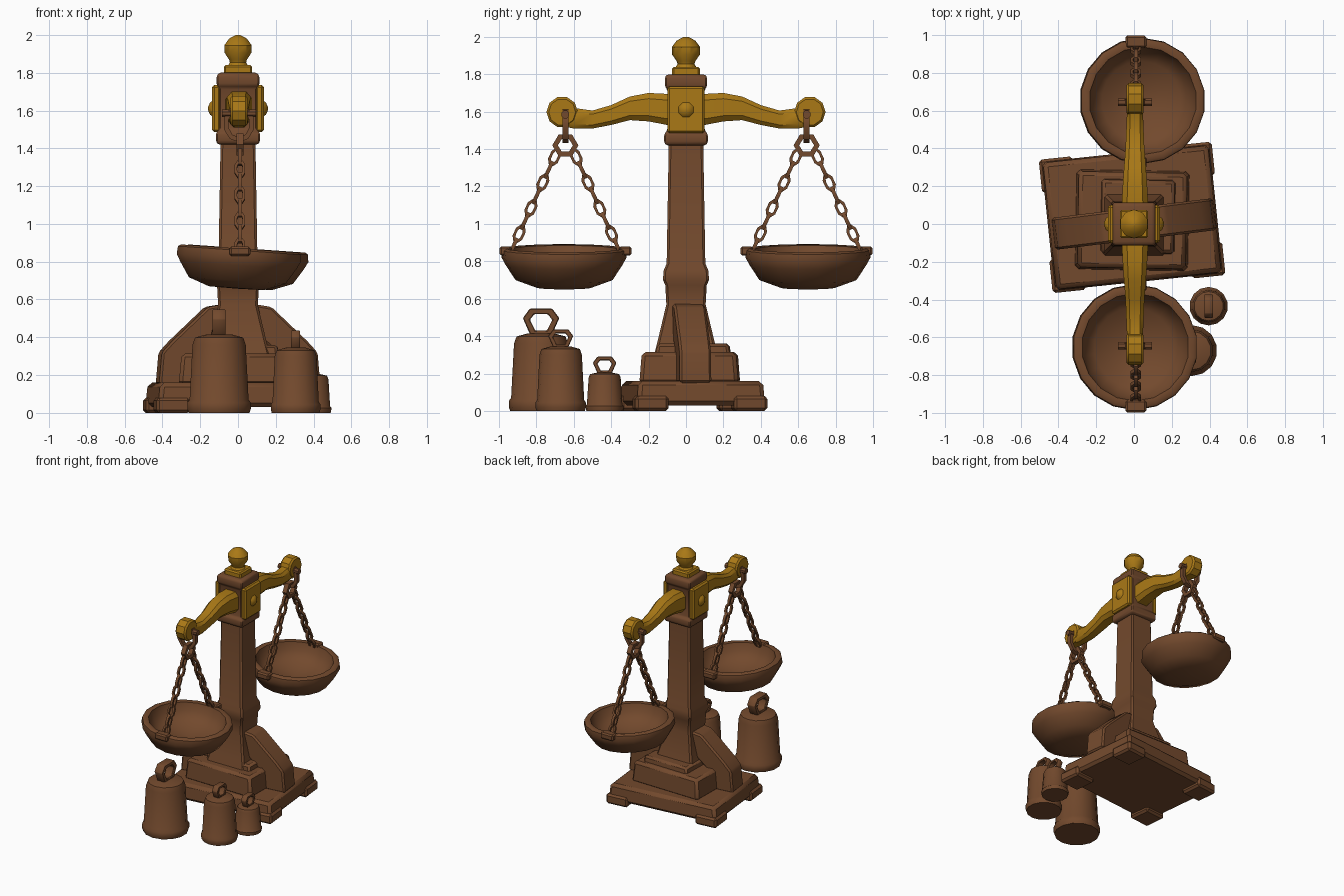
import bpy, bmesh, math
from mathutils import Vector, Matrix

cube = bpy.data.objects.get("Cube")
if cube:
    bpy.data.objects.remove(cube, do_unlink=True)


def material(name, color):
    m = bpy.data.materials.new(name)
    m.use_nodes = True
    m.diffuse_color = color
    bsdf = m.node_tree.nodes["Principled BSDF"]
    bsdf.inputs["Base Color"].default_value = color
    bsdf.inputs["Roughness"].default_value = 0.8
    return m


BROWN = material("brown wood", (0.17, 0.067, 0.026, 1))
GOLD = material("old gold", (0.40, 0.19, 0.008, 1))


def finish(name, bm, mat, matrix=Matrix(), bevel=0.0, angle=35):
    """Turn a bmesh into a named, softly shaded object."""
    bmesh.ops.recalc_face_normals(bm, faces=bm.faces)
    if bevel:
        sharp = [e for e in bm.edges if e.calc_face_angle(0) > 0.5]
        bmesh.ops.bevel(bm, geom=sharp, offset=bevel, segments=1, affect='EDGES')
    mesh = bpy.data.meshes.new(name)
    bm.transform(matrix)
    bm.to_mesh(mesh)
    bm.free()
    mesh.materials.append(mat)
    ob = bpy.data.objects.new(name, mesh)
    bpy.context.collection.objects.link(ob)
    bpy.ops.object.select_all(action='DESELECT')
    ob.select_set(True)
    bpy.context.view_layer.objects.active = ob
    bpy.ops.object.shade_smooth_by_angle(angle=math.radians(angle))
    return ob


def loft(bm, rings, wrap=False):
    """Skin a row of equal rings, capped unless wrapped round."""
    loops = [[bm.verts.new(p) for p in ring] for ring in rings]
    pairs = list(zip(loops, loops[1:])) + ([(loops[-1], loops[0])] if wrap else [])
    for a, b in pairs:
        for i in range(len(a)):
            j = (i + 1) % len(a)
            bm.faces.new((a[i], a[j], b[j], b[i]))
    if not wrap:
        bm.faces.new(loops[0])
        bm.faces.new(loops[-1])


def lathe(name, profile, sides, mat, matrix, angle=35):
    bm = bmesh.new()
    turn = [math.tau * (i + 0.5) / sides for i in range(sides)]
    loft(bm, [[(r * math.cos(t), r * math.sin(t), z) for t in turn] for r, z in profile])
    return finish(name, bm, mat, matrix, angle=angle)


def square_stack(name, profile, mat, bevel, turn=0.0):
    """Square column from (half width, height) pairs."""
    bm = bmesh.new()
    loft(bm, [[(-r, -r, z), (r, -r, z), (r, r, z), (-r, r, z)] for r, z in profile])
    return finish(name, bm, mat, Matrix.Rotation(turn, 4, 'Z'), bevel)


def box(name, center, size, mat, bevel=0.015, turn=Matrix(), top=1.0):
    bm = bmesh.new()
    bmesh.ops.create_cube(bm, size=1)
    for v in bm.verts:
        if v.co.z > 0:
            v.co.x *= top
            v.co.y *= top
        v.co = Vector(a * b for a, b in zip(v.co, size))
    return finish(name, bm, mat, turn @ Matrix.Translation(center), bevel)


def add_ring(bm, outline, radial, depth, matrix):
    """Closed square bar following an outline in the local xz plane."""
    rings = []
    for x, z in outline:
        p = Vector((x, 0, z))
        out, side = p.normalized() * radial, Vector((0, depth, 0))
        rings.append([matrix @ q for q in (p - out - side, p + out - side,
                                           p + out + side, p - out + side)])
    loft(bm, rings, wrap=True)


def oval(w, h, n, start=0.5):
    return [(w * math.cos(math.tau * (i + start) / n), h * math.sin(math.tau * (i + start) / n))
            for i in range(n)]


QUARTER = Matrix.Rotation(math.pi / 2, 4, 'Z')

# Stepped plinth, slightly twisted
twist = Matrix.Translation((-0.01, 0.035, 0)) @ Matrix.Rotation(math.radians(6), 4, 'Z')
box("plinth", (0, 0, 0.095), (0.9, 0.69, 0.13), BROWN, 0.022, twist, 0.97)
for sx in (-1, 1):
    for sy in (-1, 1):
        box("plinth_foot", (sx * 0.37, sy * 0.265, 0.04), (0.18, 0.18, 0.08), BROWN, 0.015, twist)
counter = Matrix.Rotation(math.radians(-1), 4, 'Z')
box("lower_step", (-0.01, 0.02, 0.23), (0.6, 0.53, 0.17), BROWN, 0.02, counter, 0.95)
box("upper_step", (0.02, 0.04, 0.32), (0.4, 0.4, 0.08), BROWN, 0.015, counter, 0.95)

# Sloping braces on both sides of the post
brace = [(0.43, 0.15), (0.415, 0.32), (0.36, 0.38), (0.17, 0.56), (0.08, 0.575),
         (0.08, 0.42), (0.25, 0.27), (0.25, 0.15)]
for side, name in ((1, "left_brace"), (-1, "right_brace")):
    bm = bmesh.new()
    loft(bm, [[(side * x, y, z) for x, z in brace] for y in (-0.085, 0.085)])
    finish(name, bm, BROWN, Matrix.Rotation(math.radians(7), 4, 'Z'), 0.012)

# Post and head block
square_stack("post", [(0.175, 0.28), (0.15, 0.38), (0.105, 0.57), (0.11, 0.67), (0.123, 0.7),
                      (0.12, 0.75), (0.103, 0.79), (0.092, 1.44)], BROWN, 0.012)
square_stack("head_block", [(0.105, 1.42), (0.117, 1.435), (0.117, 1.48), (0.1, 1.5), (0.1, 1.72),
                            (0.113, 1.735), (0.113, 1.785), (0.1, 1.8)], BROWN, 0.008)
for side in (-1, 1):
    box("head_plate", (side * 0.115, 0, 1.61), (0.045, 0.2, 0.25), GOLD, 0.012)
    lathe("plate_stud", [(0.045, 0), (0.035, 0.014), (0.01, 0.024)], 8, GOLD,
          Matrix.Translation((side * 0.134, 0, 1.61)) @ Matrix.Rotation(side * math.pi / 2, 4, 'Y'))

# Cap and finial
box("cap", (0, 0, 1.815), (0.15, 0.15, 0.05), GOLD, 0.01)
lathe("finial", [(0.06, 1.83), (0.045, 1.855), (0.05, 1.87), (0.074, 1.905), (0.076, 1.945),
                 (0.05, 1.98), (0.012, 2.0)], 10, GOLD, Matrix())

# Curved balance beam: distance, middle height, half height, half width
half = [(0.1, 1.612, 0.083, 0.07), (0.2, 1.624, 0.076, 0.065), (0.3, 1.618, 0.063, 0.058),
        (0.4, 1.582, 0.053, 0.05), (0.5, 1.558, 0.048, 0.046), (0.6, 1.565, 0.055, 0.042),
        (0.67, 1.585, 0.06, 0.042)]
stations = [(-y, z, h, w) for y, z, h, w in reversed(half)] + half
bm = bmesh.new()
section = [(-1, -0.6), (-0.6, -1), (0.6, -1), (1, -0.6), (1, 0.6), (0.6, 1), (-0.6, 1), (-1, 0.6)]
loft(bm, [[(0.005 + w * a, y, z + h * b) for a, b in section] for y, z, h, w in stations])
finish("beam", bm, GOLD, angle=40)


def chain_link(bm, matrix):
    add_ring(bm, oval(0.023, 0.045, 8), 0.009, 0.01, matrix)


def hanging_pan(side, prefix, px):
    y0 = side * 0.645
    # Scrolled beam end and cross pin
    across = Matrix.Rotation(math.pi / 2, 4, 'Y')
    lathe(prefix + "_beam_end", [(0.072, -0.046), (0.084, -0.034), (0.084, 0.034), (0.072, 0.046)],
          10, GOLD, Matrix.Translation((0.005, side * 0.662, 1.598)) @ across)
    lathe(prefix + "_pin", [(0.022, -0.09), (0.022, 0.09)], 8, BROWN,
          Matrix.Translation((0.005, y0, 1.585)) @ across)
    # Shackle and hanger link
    bm = bmesh.new()
    add_ring(bm, oval(0.07, 0.085, 10), 0.013, 0.016, Matrix.Translation((0.005, y0, 1.53)))
    finish(prefix + "_shackle", bm, BROWN)
    bm = bmesh.new()
    add_ring(bm, oval(0.055, 0.053, 6, 0), 0.015, 0.018,
             Matrix.Translation((0.01, y0, 1.42)) @ QUARTER)
    finish(prefix + "_hanger", bm, BROWN)
    # Two chains of alternating links
    for way in (-1, 1):
        start = Vector((0.01, y0 + way * 0.045, 1.385))
        end = Vector((0.01, y0 + way * 0.285, 0.865))
        aim = (end - start).to_track_quat('Z', 'X').to_matrix().to_4x4()
        bm = bmesh.new()
        for i in range(8):
            spot = Matrix.Translation(start.lerp(end, (i + 0.4) / 7.6))
            chain_link(bm, spot @ aim @ (QUARTER if i % 2 else Matrix()))
        finish(prefix + "_chain", bm, BROWN)
        box(prefix + "_chain_lug", (0.01, y0 + way * 0.32, 0.855), (0.11, 0.065, 0.05), BROWN, 0.01)
    # Shallow bowl
    bowl = [(0.002, -0.108), (0.15, -0.105), (0.26, -0.065), (0.312, 0.015), (0.334, 0.055),
            (0.33, 0.095), (0.315, 0.105), (0.285, 0.1), (0.268, 0.04), (0.21, -0.025), (0.002, -0.045)]
    lathe(prefix + "_pan", bowl, 18, BROWN, Matrix.Translation((px, side * 0.652, 0.765))
          @ Matrix.Rotation(math.radians(4), 4, 'Y'), 45)


hanging_pan(-1, "front", 0.0)
hanging_pan(1, "back", 0.04)


# Loose weights with loop handles
def weight(name, x, y, r, h, grip):
    place = Matrix.Translation((x, y, 0))
    body = [(r * 0.96, 0), (r, 0.02), (r, h * 0.13), (r * 0.93, h * 0.17), (r * 0.84, h * 0.87),
            (r * 0.76, h * 0.96), (r * 0.4, h)]
    lathe(name, body, 14, BROWN, place, 40)
    bm = bmesh.new()
    g = grip
    outline = [(-0.45 * g, -0.6 * g), (0.45 * g, -0.6 * g), (0.82 * g, 0.2 * g),
               (0.5 * g, 0.62 * g), (-0.5 * g, 0.62 * g), (-0.82 * g, 0.2 * g)]
    add_ring(bm, outline, 0.2 * g, 0.36 * g, Matrix.Translation((x, y, h + 0.6 * g)) @ QUARTER)
    finish(name + "_handle", bm, BROWN, bevel=0.05 * g)


weight("large_weight", -0.1, -0.775, 0.172, 0.415, 0.096)
weight("medium_weight", 0.305, -0.67, 0.135, 0.345, 0.066)
weight("small_weight", 0.395, -0.435, 0.102, 0.205, 0.062)
